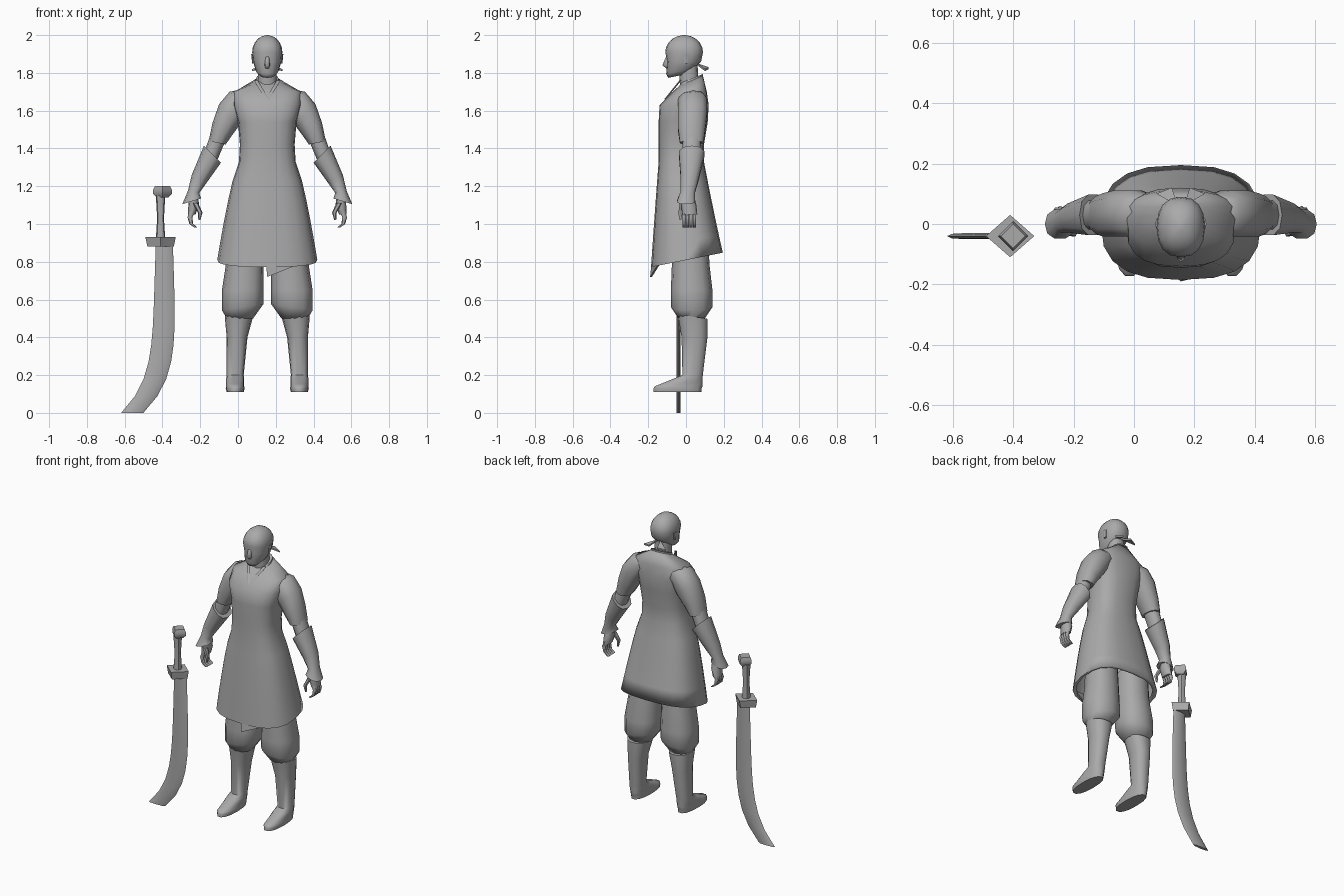
import bpy, bmesh, math
from mathutils import Vector

if "Cube" in bpy.data.objects:
    bpy.data.objects.remove(bpy.data.objects["Cube"])

grey = bpy.data.materials.new("plain_grey")
grey.use_nodes = True
tone = (.4, .4, .4, 1)
grey.diffuse_color = tone
grey.node_tree.nodes["Principled BSDF"].inputs["Base Color"].default_value = tone

BODY_X = .155
SWORD_X = -.41
SWORD_Y = -.04


def mix(start, end, t):
    return start + (end - start) * t


def steps(count):
    return [i / count for i in range(count + 1)]


def section(z, wide, deep=None, x=0, y=0, tilt=0, lean=0):
    """Oval cross-section; tilt raises it along x, lean raises it along y."""
    return Vector((x, y, z)), Vector((wide, 0, wide * tilt)), Vector((0, deep or wide, (deep or wide) * lean))


def finish(name, bm, angle):
    bmesh.ops.recalc_face_normals(bm, faces=bm.faces)
    mesh = bpy.data.meshes.new(name)
    bm.to_mesh(mesh)
    bm.free()
    mesh.materials.append(grey)
    part = bpy.data.objects.new(name, mesh)
    bpy.context.collection.objects.link(part)
    bpy.ops.object.select_all(action='DESELECT')
    part.select_set(True)
    bpy.context.view_layer.objects.active = part
    bpy.ops.object.shade_smooth_by_angle(angle=math.radians(angle))


def loft(name, sections, sides=12, side=1, origin=BODY_X, angle=60, power=.85, open_end=False):
    """Skin a row of cross-sections; side -1 mirrors the part, low power squares it."""
    bm = bmesh.new()
    loops = []
    for centre, across, along in sections:
        loop = []
        for i in range(sides):
            turn = math.tau * i / sides
            c, s = [math.copysign(abs(v) ** power, v) for v in (math.cos(turn), math.sin(turn))]
            point = centre + across * c + along * s
            loop.append(bm.verts.new((origin + side * point.x, point.y, point.z)))
        loops.append(loop)
    for lower, upper in zip(loops, loops[1:]):
        for i in range(sides):
            bm.faces.new((lower[i], lower[i - 1], upper[i - 1], upper[i]))
    bm.faces.new(loops[0])
    if not open_end:
        bm.faces.new(loops[-1])
    finish(name, bm, angle)


def plate(name, points, thickness, side=1):
    bm = bmesh.new()
    face = bm.faces.new([bm.verts.new((BODY_X + side * x, y, z)) for x, y, z in points])
    grown = bmesh.ops.extrude_face_region(bm, geom=[face])["geom"]
    moved = [item for item in grown if isinstance(item, bmesh.types.BMVert)]
    bmesh.ops.translate(bm, vec=thickness, verts=moved)
    finish(name, bm, angle=30)


# Tunic: chest, waist, flared skirt and turned-in hem
chest = [
    section(z=1.76, wide=.06, deep=.06, y=.03, lean=.4),
    section(z=1.7, wide=.18, deep=.09, y=.02),
    section(z=1.63, wide=.18, deep=.13, y=-.01),
    section(z=1.54, wide=.155, deep=.13, y=-.015),
    section(z=1.42, wide=.145, deep=.12, y=-.025),
]
skirt = [section(z=mix(1.33, .81, t), wide=mix(.15, .265, t ** .75), deep=mix(.12, .19, t),
                 y=mix(-.025, .005, t), lean=.2 * t * t) for t in steps(5)]
hem = section(z=.82, wide=.24, deep=.17, lean=.2)
loft("tunic", chest + skirt + [hem], sides=20, angle=120, power=.75, open_end=True)
loft("collar", [section(z=1.72, wide=.07, deep=.07, y=.02, lean=.5),
                section(z=1.77, wide=.06, deep=.06, y=.03, lean=.4)])
plate("front_flap", [(-.01, -.18, .82), (0, -.19, .72), (.2, -.14, .8)], thickness=(0, .01, 0))

# Head with a domed crown, neck and nose
jaw = [
    section(z=1.785, wide=.035, deep=.055, y=-.04, lean=.2),
    section(z=1.81, wide=.06, deep=.075, y=-.03, lean=.2),
    section(z=1.86, wide=.075, deep=.09, y=-.01),
]
crown = [section(z=mix(1.91, 2, math.sin(a)), wide=.08 * math.cos(a), deep=.1 * math.cos(a), y=-.01)
         for a in (math.radians(90) * t * .95 for t in steps(5))]
loft("head", jaw + crown, sides=16, angle=80)
loft("neck", [section(z=1.7, wide=.05, y=.02), section(z=1.86, wide=.05, y=.01)])
loft("nose", [section(z=1.9, wide=.01, y=-.09), section(z=1.84, wide=.015, deep=.03, y=-.095),
              section(z=1.82, wide=.01, y=-.09)], sides=8, angle=100)

# Parts repeated on both sides
for side, label in ((-1, "right_"), (1, "left_")):
    def paired(name, sections, sides=10):
        loft(label + name, sections, sides=sides, side=side)

    paired("ear", [section(z=1.9, wide=.01, deep=.02, x=.075), section(z=1.85, wide=.01, x=.07)], sides=6)
    plate(label + "headband_tail", [(.01, .06, 1.84), (.08, .1, 1.81), (.03, .12, 1.82)],
          thickness=(0, 0, .01), side=side)
    paired("neckline", [section(z=1.76, wide=.01, deep=.005, x=.06, y=-.03),
                        section(z=1.66, wide=.01, deep=.005, y=-.11)], sides=4)

    # Arm
    paired("sleeve", [
        section(z=1.67, wide=.04, deep=.06, x=.11, y=.04, tilt=1),
        section(z=1.65, wide=.05, deep=.08, x=.15, y=.035, tilt=1),
        section(z=1.58, wide=.055, deep=.08, x=.2, y=.035, tilt=1),
        section(z=1.5, wide=.05, deep=.075, x=.24, y=.03, tilt=.7),
        section(z=1.43, wide=.045, deep=.065, x=.265, y=.03, tilt=.2),
    ])
    paired("elbow", [section(z=1.46, wide=.04, deep=.05, x=.26, y=.03, tilt=.4),
                     section(z=1.33, wide=.035, deep=.05, x=.31, y=.03, tilt=.5)])
    paired("bracer", [
        section(z=1.37, wide=.045, deep=.07, x=.29, y=.03, tilt=1),
        section(z=1.24, wide=.04, deep=.05, x=.36, y=.02, tilt=.5),
        section(z=1.17, wide=.03, deep=.04, x=.39, y=.01, tilt=.2),
        section(z=1.12, wide=.05, x=.4, tilt=-.3),
    ])

    # Hand with curled fingers
    paired("palm", [section(z=1.16, wide=.025, deep=.03, x=.39, y=.01),
                    section(z=1.1, wide=.028, deep=.04, x=.39, y=.015),
                    section(z=1.05, wide=.02, deep=.04, x=.4, y=.02)], sides=8)
    for k, finger in enumerate(("index", "middle", "ring", "little")):
        curl = [(t, math.radians(mix(50, -80, t))) for t in steps(3)]
        paired(finger + "_finger", [
            section(z=1.03 + .05 * math.sin(a), wide=mix(.015, .008, t), deep=.01, x=.37 + .04 * math.cos(a),
                    y=mix(-.01, .045, k / 3)) for t, a in curl], sides=6)
    paired("thumb", [section(z=1.11, wide=.015, x=.38, y=-.02), section(z=1.06, wide=.012, x=.355, y=-.03),
                     section(z=1.02, wide=.005, x=.36, y=-.03)], sides=6)

    # Leg
    paired("trouser", [
        section(z=.95, wide=.095, x=.12, y=.02),
        section(z=.78, wide=.1, x=.12, y=.025),
        section(z=.65, wide=.11, x=.13, y=.03),
        section(z=.56, wide=.11, x=.13, y=.03, tilt=-.15),
        section(z=.5, wide=.07, x=.145, y=.03),
    ], sides=12)
    shin = [section(z=.51, wide=.075, deep=.08, x=.15, y=.035, lean=-.15),
            section(z=.4, wide=.055, deep=.07, x=.16, y=.045),
            section(z=.2, wide=.045, deep=.055, x=.17, y=.035)]
    # The foot keeps its heel in place while the toe runs forward
    foot = [section(z=mix(.18, .14, t), wide=.048, deep=reach, x=.17, y=.09 - reach)
            for t, reach in ((t, mix(.08, .13, t)) for t in steps(3))]
    sole = [section(z=z, wide=wide, deep=.13, x=.17, y=-.045) for z, wide in ((.13, .05), (.11, .045))]
    paired("boot", shin + foot + sole, sides=14)


# Curved sword standing beside the figure
def sword_part(name, sections, sides=4):
    loft(name, sections, sides=sides, origin=SWORD_X, angle=40)


sword_part("blade", [section(z=mix(.9, 0, t), wide=mix(.045, .06, math.sin(t * 2)), deep=.01,
                             x=.02 - .17 * t ** 5.5, y=SWORD_Y) for t in steps(10)], sides=8)
sword_part("guard", [section(z=.88, wide=.07, deep=.06, y=SWORD_Y), section(z=.93, wide=.08, deep=.07, y=SWORD_Y)])
sword_part("grip", [section(z=z, wide=wide, y=SWORD_Y) for z, wide in ((.92, .025), (1.03, .018), (1.15, .025))],
           sides=8)
sword_part("pommel", [section(z=z, wide=wide, x=.01, y=SWORD_Y)
                      for z, wide in ((1.14, .03), (1.16, .05), (1.18, .05), (1.2, .04))])
